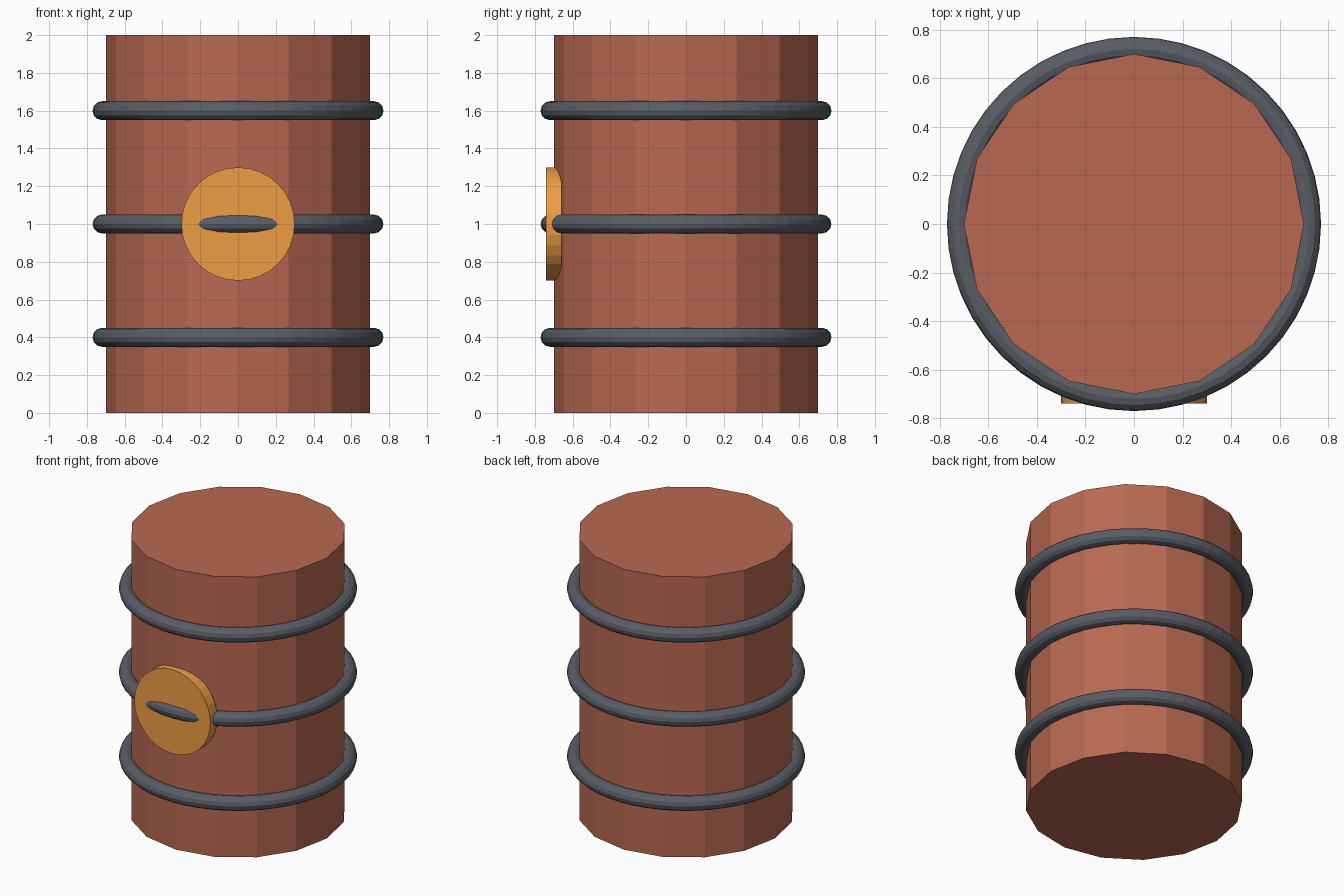
import bpy
import math

if "Cube" in bpy.data.objects:
    bpy.data.objects.remove(bpy.data.objects["Cube"])


def paint(name, color):
    """Name the active object and give it a plain colour."""
    obj = bpy.context.object
    obj.name = name
    mat = bpy.data.materials.get(color[0]) or bpy.data.materials.new(color[0])
    mat.diffuse_color = (*color[1], 1.0)
    mat.use_nodes = True
    mat.node_tree.nodes["Principled BSDF"].inputs["Base Color"].default_value = mat.diffuse_color
    obj.data.materials.append(mat)
    return obj


RUST = ("rust", (0.48, 0.14, 0.085))
STEEL = ("steel", (0.10, 0.11, 0.13))
ORANGE = ("orange", (0.85, 0.34, 0.06))

# Sixteen-sided barrel body
bpy.ops.mesh.primitive_cylinder_add(vertices=16, radius=0.7, depth=2.0,
                                    location=(0, 0, 1.0))
paint("barrel_body", RUST)

# Three hoops around the body
for i, z in enumerate((0.4, 1.0, 1.6), 1):
    bpy.ops.mesh.primitive_torus_add(major_radius=0.72, minor_radius=0.05,
                                     major_segments=48, minor_segments=12,
                                     location=(0, 0, z))
    paint(f"hoop_{i}", STEEL)

# Round plate on the front, with the middle hoop breaking through it
bpy.ops.mesh.primitive_cylinder_add(vertices=32, radius=0.3, depth=0.08,
                                    location=(0, -0.7, 1.0),
                                    rotation=(math.pi / 2, 0, 0))
paint("front_plate", ORANGE)
